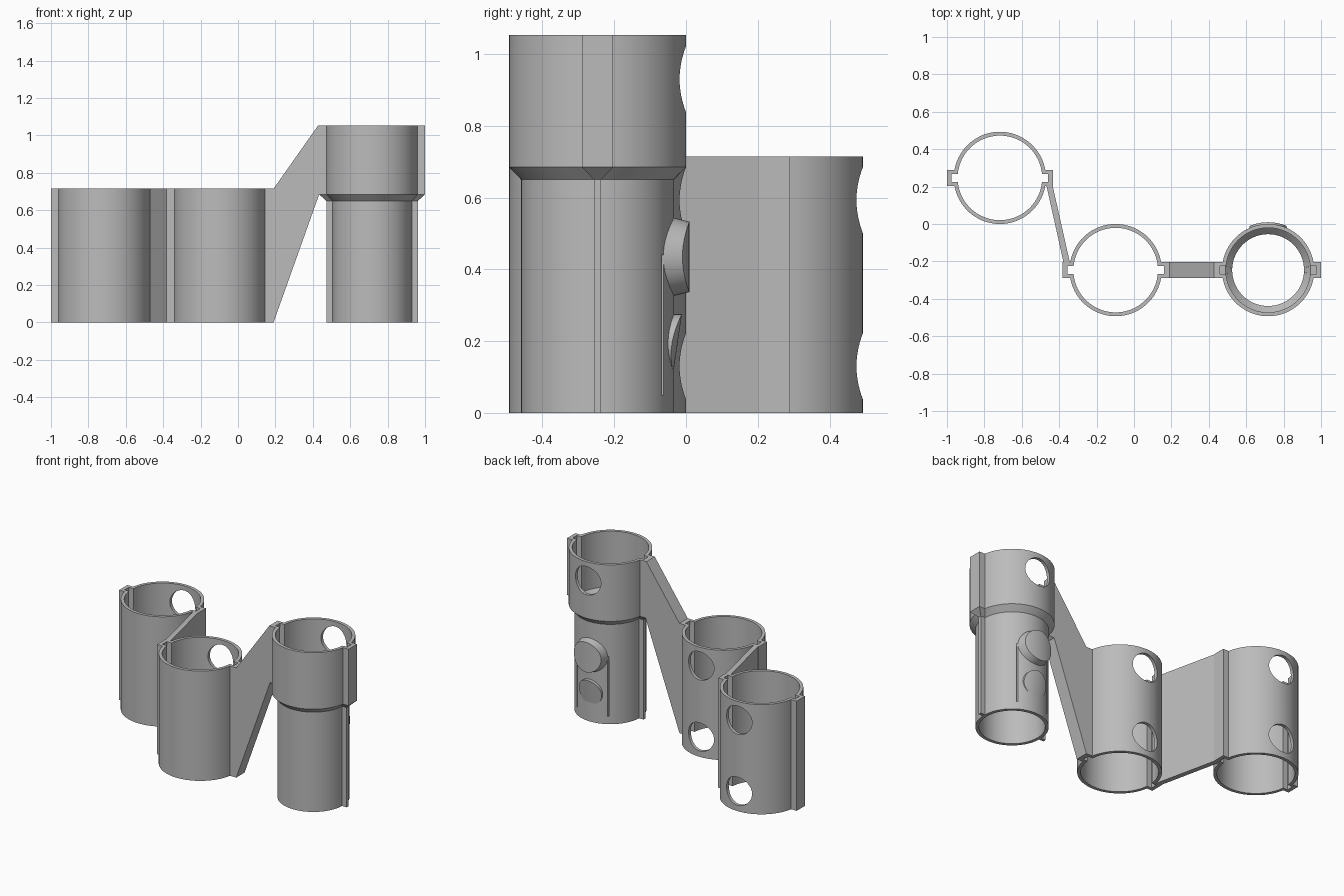
import bpy, bmesh
from math import sin, cos, pi, asin, sqrt

if "Cube" in bpy.data.objects:
    bpy.data.objects.remove(bpy.data.objects["Cube"])

H = 0.715           # height of the two plain tubes
N = 40              # points per half arc

grey = bpy.data.materials.new("plain grey")
grey.diffuse_color = (0.5, 0.5, 0.5, 1)
grey.use_nodes = True
grey.node_tree.nodes["Principled BSDF"].inputs["Base Color"].default_value = grey.diffuse_color


def finish(name, bm, loc=(0, 0, 0), smooth=True):
    bmesh.ops.recalc_face_normals(bm, faces=bm.faces)
    me = bpy.data.meshes.new(name)
    bm.to_mesh(me)
    bm.free()
    me.materials.append(grey)
    ob = bpy.data.objects.new(name, me)
    ob.location = loc
    bpy.context.collection.objects.link(ob)
    if smooth:
        shade(ob)
    return ob


def shade(ob):
    bpy.ops.object.select_all(action='DESELECT')
    ob.select_set(True)
    bpy.context.view_layer.objects.active = ob
    bpy.ops.object.shade_smooth_by_angle(angle=0.5)


def outline(r, ear, w):
    """Circle of radius r with a square ear (half width w) on each side."""
    a = asin(w / r)
    pts = []
    for s in (1, -1):
        pts.append((s * ear, s * w))
        for i in range(N + 1):
            t = a + (pi - 2 * a) * i / N
            pts.append((s * r * cos(t), s * r * sin(t)))
        pts.append((-s * ear, s * w))
    return pts


def tube(name, levels, loc):
    """Closed wall through (z, radius, ear reach, ear half width) levels."""
    bm = bmesh.new()
    rings = [[bm.verts.new((x, y, z)) for x, y in outline(r, e, w)]
             for z, r, e, w in levels]
    n = len(rings[0])
    for k, ring in enumerate(rings):
        nxt = rings[(k + 1) % len(rings)]
        for i in range(n):
            j = (i + 1) % n
            bm.faces.new((ring[i], ring[j], nxt[j], nxt[i]))
    return finish(name, bm, loc, False)


def prism(name, pts, axis, a, b):
    """Extrude a polygon along y or z."""
    bm = bmesh.new()
    place = (lambda u, v, d: (u, d, v)) if axis == 'y' else (lambda u, v, d: (u, v, d))
    lo = [bm.verts.new(place(u, v, a)) for u, v in pts]
    hi = [bm.verts.new(place(u, v, b)) for u, v in pts]
    bm.faces.new(lo)
    bm.faces.new(hi)
    for i in range(len(pts)):
        j = (i + 1) % len(pts)
        bm.faces.new((lo[i], lo[j], hi[j], hi[i]))
    return finish(name, bm, smooth=False)


def cut(ob, cutters):
    for c in cutters:
        m = ob.modifiers.new("cut", 'BOOLEAN')
        m.operation, m.solver, m.object = 'DIFFERENCE', 'EXACT', c
        bpy.context.view_layer.objects.active = ob
        bpy.ops.object.modifier_apply(modifier=m.name)
        bpy.data.objects.remove(c)
    shade(ob)


def hole(cx, cy, z, r=0.092):
    pts = [(cx + r * cos(2 * pi * i / 48), z + r * sin(2 * pi * i / 48)) for i in range(48)]
    return prism("hole_cutter", pts, 'y', cy + 0.1, cy + 0.4)


def button(name, r0, r1, face, loc):
    """Round button whose face follows a cylinder of radius face(z)."""
    bm = bmesh.new()
    n = 48

    def ring(r, radius):
        out = []
        for i in range(n):
            x, z = r * cos(2 * pi * i / n), r * sin(2 * pi * i / n)
            out.append(bm.verts.new((x, sqrt(radius(z) ** 2 - x * x), z)))
        return out
    back, front = ring(r0, lambda z: 0.2), ring(r1, face)
    for i in range(n):
        j = (i + 1) % n
        bm.faces.new((back[i], back[j], front[j], front[i]))
    for rg in (back, front):
        for i in range(n // 2):
            q = [rg[i], rg[i + 1], rg[-i - 1], rg[-i]]
            bm.faces.new(list(dict.fromkeys(q)))
    return finish(name, bm, loc)


R, RI, EAR, W, SLOT, SW = 0.2465, 0.226, 0.283, 0.043, 0.258, 0.022
A, B, C = (-0.717, 0.2465), (-0.098, -0.2465), (0.717, -0.2465)

# Two plain slotted tubes with finger holes at the back
plain = [(0, R, EAR, W), (H, R, EAR, W), (H, RI, SLOT, SW), (0, RI, SLOT, SW)]
for name, (x, y) in (("left_tube", A), ("middle_tube", B)):
    ob = tube(name, plain, (x, y, 0))
    cut(ob, [hole(x, y, 0.13), hole(x, y, 0.593)])

# Raised tube: narrow plug below, flared socket above
raised = tube("raised_tube", [
    (0, 0.213, 0.245, 0.01), (0.65, 0.213, 0.245, 0.01),
    (0.685, R, EAR, W), (1.053, R, EAR, W),
    (1.053, RI, SLOT, SW), (0.69, RI, SLOT, SW),
    (0.69, RI, 0.2265, SW), (0.655, 0.192, 0.1925, 0.01),
    (0, 0.192, 0.1925, 0.01)], (*C, 0))
# Back hole and the two slits that free the spring tab
slits = []
for s in (-1, 1):
    x = C[0] + s * 0.112
    slits.append(prism("slit_cutter", [(x - 0.004, 0.05), (x + 0.004, 0.05),
                                       (x + 0.004, 0.44), (x - 0.004, 0.44)],
                       'y', C[1] + 0.1, C[1] + 0.3))
cut(raised, [hole(*C, 0.93)] + slits)

# Buttons on the spring tab
button("upper_button", 0.112, 0.098, lambda z: 0.256, (*C, 0.435))
button("lower_button", 0.082, 0.082, lambda z: 0.223 + 0.012 * z / 0.082, (*C, 0.193))

# Connecting webs
prism("thin_web", [(-0.468, 0.205), (-0.435, 0.205), (-0.343, -0.205), (-0.377, -0.205)],
      'z', 0, H)
prism("sloped_web", [(0.184, 0), (0.19, 0), (0.434, 0.685), (0.434, 1.053),
                     (0.428, 1.053), (0.19, H), (0.184, H)], 'y', C[1] - W, C[1] + W)
